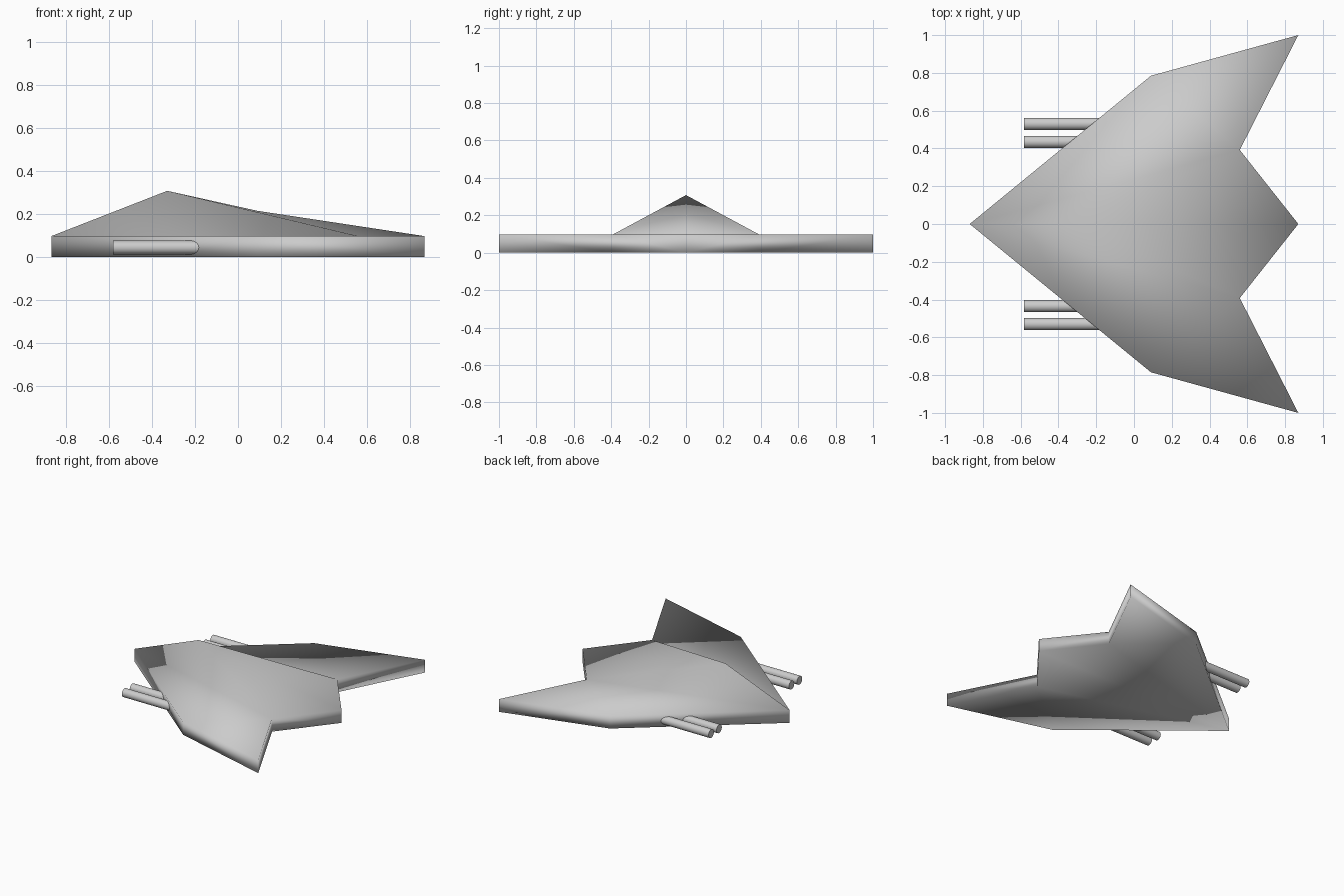
import bpy, bmesh, math

if "Cube" in bpy.data.objects:
    bpy.data.objects.remove(bpy.data.objects["Cube"])

RIM = 0.097  # thickness of the flat delta plate


def finish(bm, name):
    """Turn a bmesh into a smooth-shaded object."""
    bmesh.ops.recalc_face_normals(bm, faces=bm.faces)
    for f in bm.faces:
        f.smooth = True
    mesh = bpy.data.meshes.new(name)
    bm.to_mesh(mesh)
    bm.free()
    obj = bpy.data.objects.new(name, mesh)
    bpy.context.collection.objects.link(obj)
    return obj


# hull: arrow-shaped plate with a faceted raised spine, both halves built from one outline
bm = bmesh.new()
nose, tail = (-0.87, 0), (0.87, 0)
half = [(0.09, 0.785), (0.87, 1.0), (0.56, 0.392)]  # shoulder, wing tip, notch


def add(x, y, z):
    return bm.verts.new((x, y, z))


nose_t, nose_b = add(*nose, RIM), add(*nose, 0)
tail_t, tail_b = add(*tail, RIM), add(*tail, 0)
peak, spine = add(-0.33, 0, 0.308), add(0.09, 0, 0.215)

for s in (1, -1):
    sh_t, tip_t, no_t = [add(x, s * y, RIM) for x, y in half]
    sh_b, tip_b, no_b = [add(x, s * y, 0) for x, y in half]
    # flat wing and raised spine on top
    for tri in ((sh_t, tip_t, no_t), (nose_t, sh_t, no_t), (nose_t, no_t, peak),
                (peak, no_t, spine), (spine, no_t, tail_t)):
        bm.faces.new(tri)
    # flat underside
    for tri in ((sh_b, tip_b, no_b), (nose_b, sh_b, no_b), (nose_b, no_b, tail_b)):
        bm.faces.new(tri)
    # rim wall
    top = [nose_t, sh_t, tip_t, no_t, tail_t]
    bot = [nose_b, sh_b, tip_b, no_b, tail_b]
    for i in range(4):
        bm.faces.new((top[i], top[i + 1], bot[i + 1], bot[i]))
finish(bm, "hull")

# gun barrels: a pair on each leading edge, sunk into the hull
x0, x1, radius = -0.583, -0.12, 0.032
for side, s in (("left", 1), ("right", -1)):
    for part, y in (("inner", 0.435), ("outer", 0.53)):
        bpy.ops.mesh.primitive_cylinder_add(
            vertices=32, radius=radius, depth=x1 - x0,
            location=((x0 + x1) / 2, s * y, 0.044),
            rotation=(0, math.pi / 2, 0))
        barrel = bpy.context.object
        barrel.name = f"{side}_{part}_barrel"
        bpy.ops.object.shade_smooth_by_angle()
